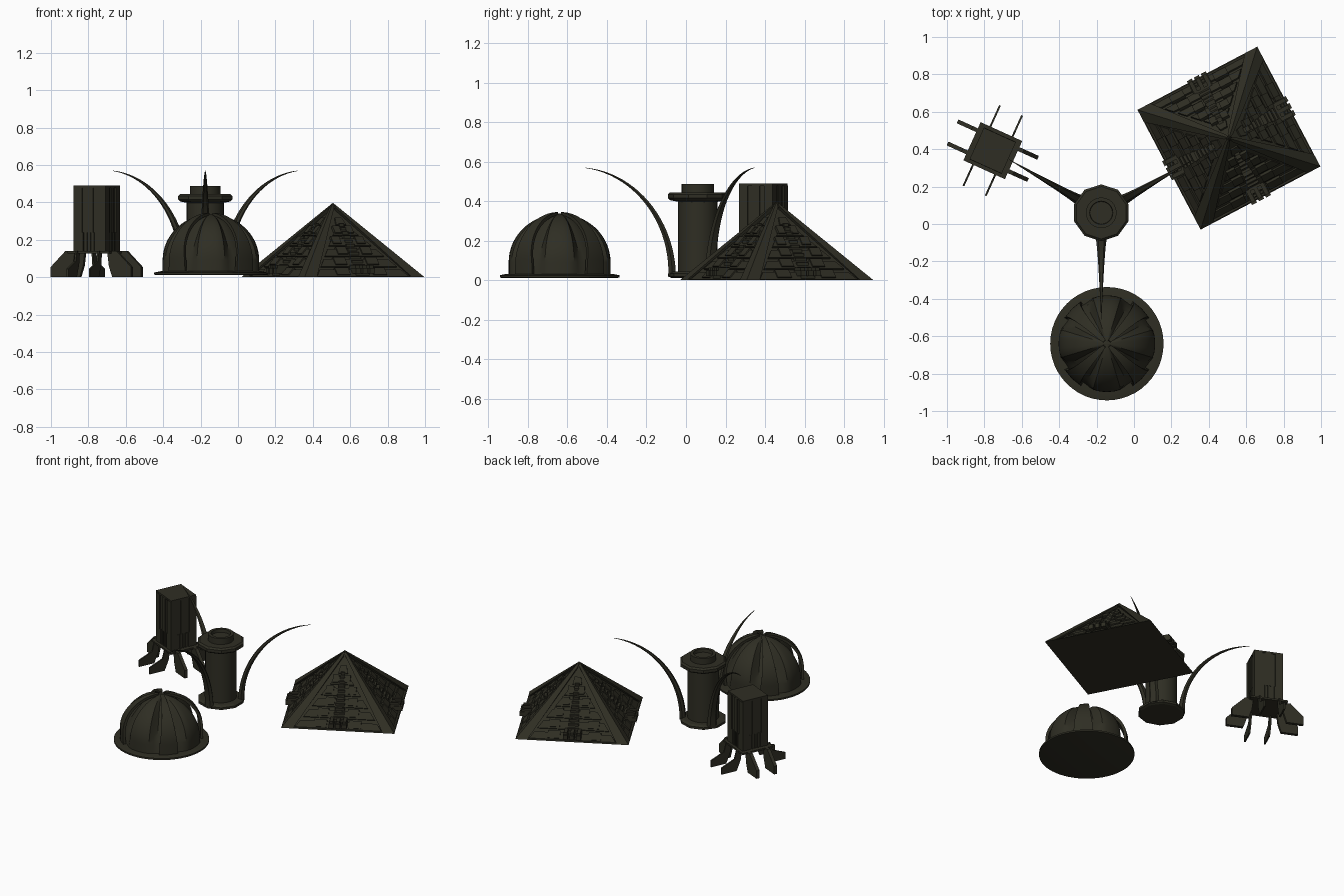
import bpy, bmesh, math, random
from mathutils import Vector, Matrix

if "Cube" in bpy.data.objects:
    bpy.data.objects.remove(bpy.data.objects["Cube"])

random.seed(4)
mat = bpy.data.materials.new("dark olive stone")
mat.diffuse_color = (0.028, 0.027, 0.017, 1)
mat.use_nodes = True
mat.node_tree.nodes["Principled BSDF"].inputs["Base Color"].default_value = mat.diffuse_color


def make(name, bm, loc=(0, 0, 0), rot=0.0, smooth=False):
    bmesh.ops.recalc_face_normals(bm, faces=bm.faces)
    me = bpy.data.meshes.new(name)
    bm.to_mesh(me)
    bm.free()
    ob = bpy.data.objects.new(name, me)
    bpy.context.collection.objects.link(ob)
    ob.location = loc
    ob.rotation_euler.z = rot
    me.materials.append(mat)
    if smooth:
        bpy.ops.object.select_all(action='DESELECT')
        ob.select_set(True)
        bpy.context.view_layer.objects.active = ob
        bpy.ops.object.shade_smooth_by_angle(angle=math.radians(32))
    return ob


def box(bm, x0, x1, y0, y1, z0, z1, m=Matrix()):
    t = Matrix.Translation(((x0+x1)/2, (y0+y1)/2, (z0+z1)/2)) @ Matrix.Diagonal((x1-x0, y1-y0, z1-z0, 1))
    bmesh.ops.create_cube(bm, size=1, matrix=m @ t)


def prism(bm, a, b):
    """Solid between two matching polygons."""
    va, vb = [bm.verts.new(p) for p in a], [bm.verts.new(p) for p in b]
    bm.faces.new(va)
    bm.faces.new(vb[::-1])
    n = len(va)
    for i in range(n):
        bm.faces.new((va[i], vb[i], vb[(i+1) % n], va[(i+1) % n]))


def skin(bm, rings):
    """Closed surface through a list of point rings."""
    vs = [[bm.verts.new(p) for p in r] for r in rings]
    n = len(vs[0])
    for a, b in zip(vs, vs[1:]):
        for i in range(n):
            bm.faces.new((a[i], a[(i+1) % n], b[(i+1) % n], b[i]))
    bm.faces.new(vs[0][::-1])
    bm.faces.new(vs[-1])


def lathe(name, prof, n, loc, smooth=False, rot=0.0):
    bm = bmesh.new()
    skin(bm, [[(r*math.cos(2*math.pi*i/n), r*math.sin(2*math.pi*i/n), z) for i in range(n)] for r, z in prof])
    return make(name, bm, loc, rot, smooth)


def turn(k, n, off=0.0):
    return Matrix.Rotation(2*math.pi*k/n + off, 4, 'Z')


# ---- Box tower on eight legs ----
T, TR = (-0.755, 0.392, 0), math.radians(-24.4)
bm = bmesh.new()
box(bm, -.087, .087, -.087, .087, .13, .485)
box(bm, -.094, .094, -.092, .092, .478, .49)
box(bm, -.122, .122, -.112, .112, .128, .14)                # hip plate
for k in range(4):
    m = turn(k, 4)
    box(bm, .045, .094, .045, .094, .14, .48, m)            # corner posts
    box(bm, -.02, .02, .08, .093, .24, .48, m)              # middle panel
    for i in range(5):                                      # lower grille
        box(bm, -.047+.021*i, -.037+.021*i, .08, .094, .14, .24, m)
make("tower_body", bm, T, TR)

thick = [(.095, .14), (.15, .14), (.236, .055), (.236, 0), (.125, 0), (.105, .06)]
thin = [(.085, .14), (.125, .14), (.14, .085), (.236, .045), (.236, 0), (.125, 0), (.095, .07)]
bm = bmesh.new()
for k in range(4):
    m = turn(k, 4)
    prof, w = (thick, .011) if k % 2 == 0 else (thin, .005)
    for s in (-.065, .065):
        prism(bm, [m @ Vector((r, s-w, z)) for r, z in prof], [m @ Vector((r, s+w, z)) for r, z in prof])
make("tower_legs", bm, T, TR)

# ---- Dome: four lobes with arched ribs over the valleys ----
D = (-0.145, -0.64, 0)
lathe("dome_base", [(.295, .012), (.303, .014), (.303, .025), (.27, .032)], 48, D, True)
N = 16


def hemi(i):
    if i == 0:
        return .262, .025
    a = math.radians(86)*(i-1)/(N-1)
    return .262*math.cos(a), .1+.245*math.sin(a)


bm = bmesh.new()
rings = []
for i in range(N+1):
    r, z = hemi(i)
    ring = []
    dip = .05*math.sin(math.pi*min(1, (i/N)**.8)) + .012    # valley depth
    for j in range(64):
        a = 2*math.pi*j/64
        off = abs((a % (math.pi/2)) - math.pi/4)
        v = max(0, min(1, (math.radians(31)-off)/math.radians(14)))
        q = max(r-.004-dip*v*v*(3-2*v), .004)
        ring.append((q*math.cos(a), q*math.sin(a), z-.008))
    rings.append(ring)
skin(bm, rings)
make("lobed_dome", bm, D, 0, True)

bm = bmesh.new()
for k in range(4):
    m, rows = turn(k, 4, math.pi/4), []
    for i in range(N+1):
        r, z = hemi(i)
        r += .003
        w = .012 + .05*(1-i/N)**1.2
        ph = math.asin(min(.5, w/max(r, .03)))
        ri, zi = max(r-.018*min(1, r/.1), .005), z-.015*(i/N)
        rows.append([m @ Vector((q*math.cos(p), q*math.sin(p), h))
                     for q, h, p in ((r, z, -ph), (r, z, 0), (r, z, ph), (ri, zi, ph), (ri, zi, 0), (ri, zi, -ph))])
    skin(bm, rows)
make("dome_ribs", bm, D, 0, True)

# ---- Round tower with three curved spikes ----
C = (-0.175, 0.06, 0)
lathe("column", [(.10, .03), (.10, .41)], 24, C, True)
lathe("column_foot", [(.135, .012), (.15, .018), (.15, .033), (.135, .043), (.1, .045)], 10, C, rot=math.pi/10)
lathe("column_flange", [(.10, .397), (.14, .405), (.152, .415), (.152, .435), (.14, .445)], 10, C, rot=math.pi/10)
lathe("column_cap", [(.082, .44), (.082, .487), (.062, .487), (.06, .465)], 24, C, True)

bm = bmesh.new()
M = 22
for k in range(3):
    m, rings = turn(k, 3, math.radians(30)), []
    for i in range(M+1):
        a = math.radians(84)*i/M
        p = Vector((.525-.395*math.cos(a), .025+.547*math.sin(a)))
        p.x = .13 + (p.x-.13)*.44/(.395*(1-math.cos(math.radians(84))))
        d = Vector((.45*math.sin(a), .547*math.cos(a))).normalized()
        n, s = Vector((d.y, -d.x)), 1-i/M
        w, h = .033*s+.001, .018*s+.001
        rings.append([m @ Vector((p.x+n.x*b*h, c*w, p.y+n.y*b*h))
                      for c, b in ((-1, 0), (-.6, 1), (.6, 1), (1, 0), (.6, -1), (-.6, -1))])
    skin(bm, rings)
make("curved_spikes", bm, C, 0, True)

# ---- Stepped pyramid ----
P, PR = (0.5075, 0.459, 0), math.radians(27.8)
H, Z = .362, .398
nrm = Vector((0, -Z, H)).normalized()


def patch(bm, k, poly, d0, d1):
    """Slab on pyramid face k; poly holds (sideways, height fraction)."""
    m = turn(k, 4)

    def f(u, t, d):
        p = Vector((u, -H*(1-t), Z*t)) + nrm*d
        p.z = max(p.z, .001)
        return m @ p
    prism(bm, [f(u, t, d0) for u, t in poly], [f(u, t, d1) for u, t in poly])


bm = bmesh.new()
base = [(-H, -H), (H, -H), (H, H), (-H, H)]
prism(bm, [(x, y, 0) for x, y in base], [(x*.985, y*.985, .006) for x, y in base])
q = (H-.024)/H
core = [bm.verts.new((x*q, y*q, 0)) for x, y in base]
tip = bm.verts.new((0, 0, Z*q))
bm.faces.new(core)
for i in range(4):
    bm.faces.new((core[i], core[(i+1) % 4], tip))
make("pyramid_core", bm, P, PR)

bm = bmesh.new()
for k in range(4):
    for s in (-1, 1):
        patch(bm, k, [(s*H, 0), (s*(H-.075), 0), (s*.006, .93), (0, 1)], -.018, 0)
make("pyramid_corner_ridges", bm, P, PR)

bm = bmesh.new()
rows = 6
for k in range(4):
    for i in range(rows):
        t0 = .02+.14*i
        t1 = t0+.095
        a, b = max(H*(1-t0)-.075, .03), max(H*(1-t1)-.075, .02)
        patch(bm, k, [(-a, t0), (a, t0), (b, t1), (-b, t1)], -.025, -.008)     # terraces
        if i < 5:
            for s in (-1, 1):                                                    # raised blocks
                c, w = s*random.uniform(.35, .6)*a, .1*a+.012
                patch(bm, k, [(c-w, t0+.02), (c+w, t0+.02), (c+w, t1+.02), (c-w, t1+.02)], -.025, -.001)
make("pyramid_terraces", bm, P, PR)

bm = bmesh.new()
for k in range(4):
    m = turn(k, 4)
    for i in range(13):                                                          # middle stairs
        z = .022*i+.008
        y = -H*(1-z/Z)
        w = .04*(1-i/18)
        box(bm, -w, w, y+.012, y+.06, z, z+.016, m)
    for x in (-.042, 0, .042):                                                   # gate blocks
        box(bm, x-.015, x+.015, -H-.012, -H+.07, .02, .05, m)
        box(bm, x-.011, x+.011, -H, -H+.08, .05, .064, m)
make("pyramid_stairs_and_gates", bm, P, PR)
